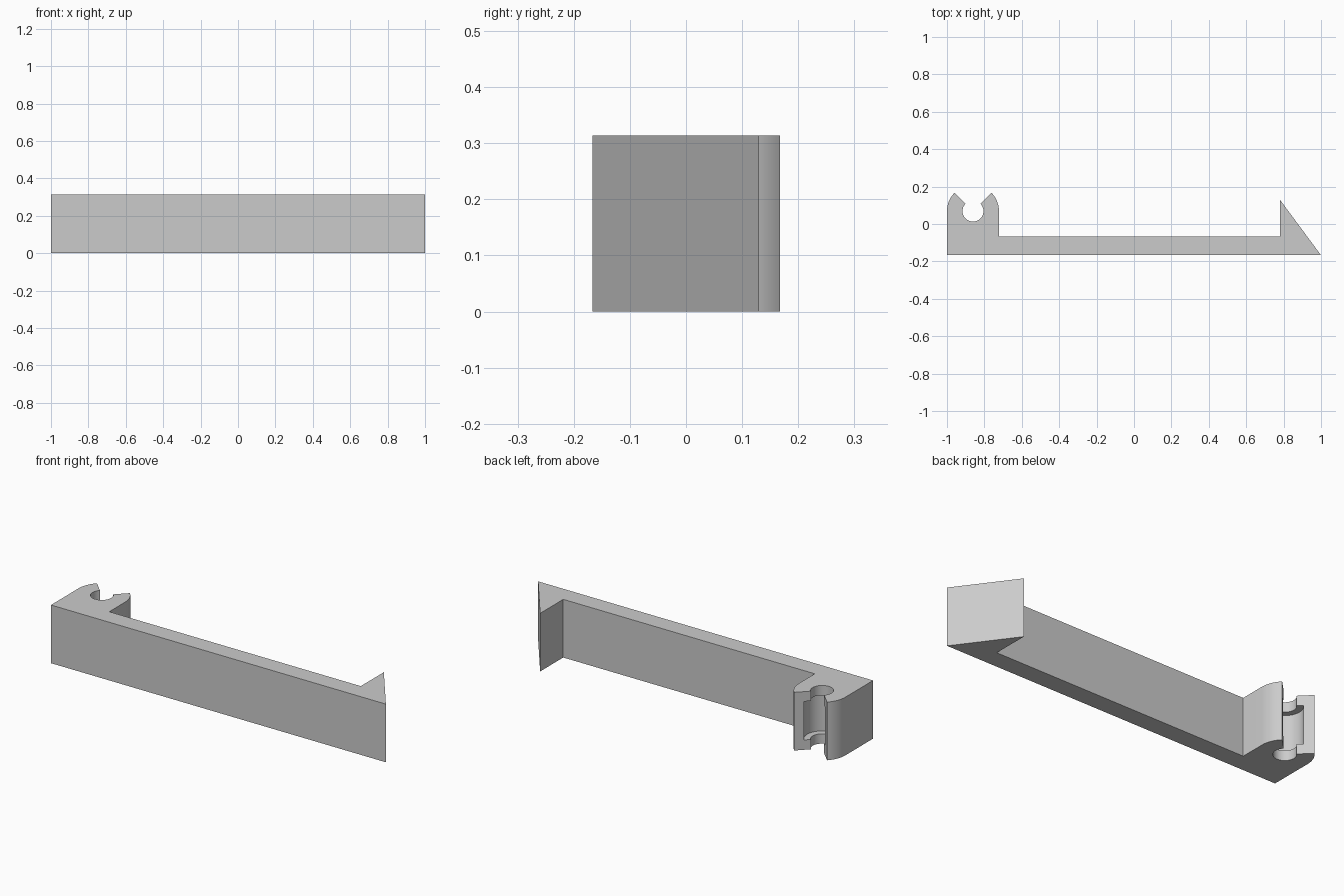
import bpy, bmesh
from math import cos, sin, radians

if "Cube" in bpy.data.objects:
    bpy.data.objects.remove(bpy.data.objects["Cube"])

HEIGHT = 0.314
FRONT, BAR_BACK = -0.167, -0.067
POST_LEFT, POST_RIGHT = -1.0, -0.722
CX, CY = -0.861, 0.069            # socket axis
OUTER_R, HOLE_R, GROOVE_R = 0.139, 0.056, 0.089
LIP = 0.053                       # height of the lips above and below the groove

grey = bpy.data.materials.new("light_grey")
grey.use_nodes = True
colour = (0.6, 0.6, 0.6, 1)
grey.diffuse_color = colour
grey.node_tree.nodes["Principled BSDF"].inputs["Base Color"].default_value = colour


def arc(radius, start, end, steps):
    """Points on an arc around the socket axis, angles in degrees."""
    angles = [radians(start + (end - start) * i / steps) for i in range(steps + 1)]
    return [(CX + radius * cos(a), CY + radius * sin(a)) for a in angles]


def prism(name, outline, bottom, top):
    """Closed prism from a counter-clockwise outline."""
    bm = bmesh.new()
    face = bm.faces.new([bm.verts.new((x, y, bottom)) for x, y in outline])
    result = bmesh.ops.extrude_face_region(bm, geom=[face])
    moved = [v for v in result["geom"] if isinstance(v, bmesh.types.BMVert)]
    bmesh.ops.translate(bm, verts=moved, vec=(0, 0, top - bottom))
    bmesh.ops.recalc_face_normals(bm, faces=bm.faces)
    mesh = bpy.data.meshes.new(name)
    bm.to_mesh(mesh)
    bm.free()
    mesh.materials.append(grey)
    obj = bpy.data.objects.new(name, mesh)
    bpy.context.collection.objects.link(obj)
    return obj


# Clip body: bar, pointed catch, and post with an open round socket
outline = [(POST_LEFT, FRONT), (1.0, FRONT), (0.78, 0.13),
           (0.78, BAR_BACK), (POST_RIGHT, BAR_BACK)]
outline += arc(OUTER_R, 0, 45, 12)
outline += arc(HOLE_R, 45, -225, 48)
outline += arc(OUTER_R, 135, 180, 12)
clip = prism("closure_clip", outline, 0, HEIGHT)

# Wider groove inside the socket
cutter = prism("groove_cutter", arc(GROOVE_R, 0, 360, 64)[:-1], LIP, HEIGHT - LIP)
cutter.hide_render = True
cut = clip.modifiers.new("groove", 'BOOLEAN')
cut.operation = 'DIFFERENCE'
cut.solver = 'EXACT'
cut.object = cutter

bpy.ops.object.select_all(action='DESELECT')
bpy.context.view_layer.objects.active = clip
clip.select_set(True)
bpy.ops.object.modifier_apply(modifier=cut.name)
bpy.data.objects.remove(cutter)
bpy.ops.object.shade_smooth_by_angle(angle=radians(25))
